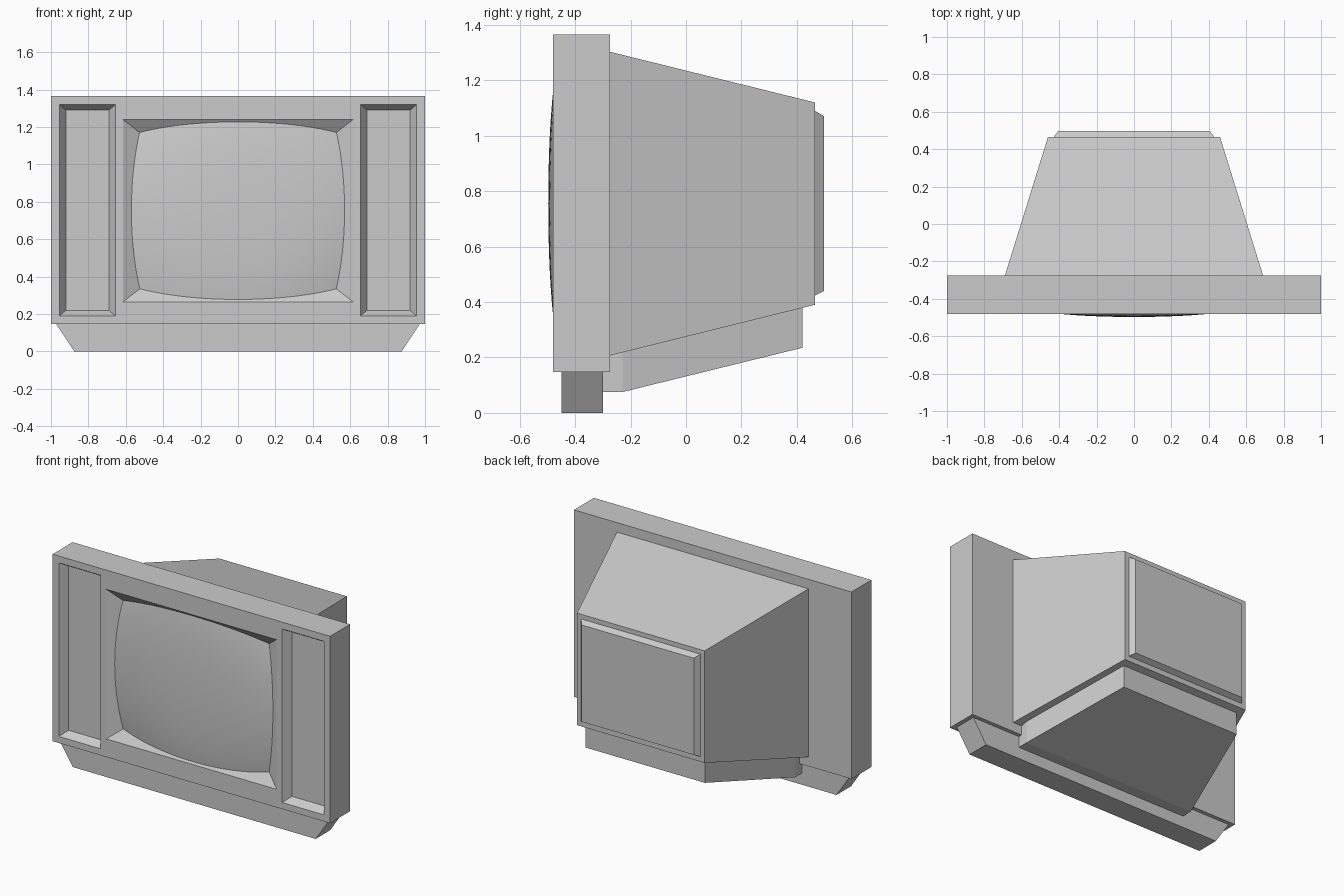
import bpy
import bmesh

cube = bpy.data.objects.get("Cube")
if cube:
    bpy.data.objects.remove(cube, do_unlink=True)

grey = bpy.data.materials.new("light grey plastic")
grey.use_nodes = True
GREY = (0.6, 0.6, 0.6, 1)
grey.diffuse_color = GREY
grey.node_tree.nodes["Principled BSDF"].inputs["Base Color"].default_value = GREY


def finish(name, bm):
    bmesh.ops.recalc_face_normals(bm, faces=bm.faces)
    mesh = bpy.data.meshes.new(name)
    bm.to_mesh(mesh)
    bm.free()
    mesh.materials.append(grey)
    obj = bpy.data.objects.new(name, mesh)
    bpy.context.collection.objects.link(obj)
    return obj


def loft(name, rings):
    """Closed solid through a series of four-cornered rings."""
    bm = bmesh.new()
    loops = [[bm.verts.new(p) for p in ring] for ring in rings]
    for a, b in zip(loops, loops[1:]):
        for i in range(4):
            j = (i + 1) % 4
            bm.faces.new((a[i], a[j], b[j], b[i]))
    bm.faces.new(loops[0])
    bm.faces.new(loops[-1])
    return finish(name, bm)


def upright(y, half, low, high, cx=0):
    """Rectangle standing across the y axis."""
    return [(cx - half, y, low), (cx + half, y, low),
            (cx + half, y, high), (cx - half, y, high)]


def flat(z, half, front, back):
    """Rectangle lying across the z axis."""
    return [(-half, front, z), (half, front, z), (half, back, z), (-half, back, z)]


FRONT, BACK = -0.48, -0.275


def recess(body, cx, half, low, high, slope_x, slope_z, depth):
    """Cut a pocket with sloping walls into the front of the body."""
    rings = [upright(FRONT + d, half - slope_x * d, low + slope_z * d,
                     high - slope_z * d, cx) for d in (-0.02, depth)]
    cutter = loft("recess_cutter", rings)
    cutter.hide_render = True
    mod = body.modifiers.new("recess", 'BOOLEAN')
    mod.operation = 'DIFFERENCE'
    mod.solver = 'EXACT'
    mod.object = cutter
    bpy.context.view_layer.objects.active = body
    bpy.ops.object.modifier_apply(modifier=mod.name)
    bpy.data.objects.remove(cutter, do_unlink=True)


# Front cabinet with a screen opening and two side panels
cabinet = loft("cabinet", [upright(FRONT, 1, 0.147, 1.365),
                           upright(BACK, 1, 0.147, 1.365)])
recess(cabinet, 0, 0.615, 0.265, 1.24, 1.8, 1.4, 0.07)
for side in (-1, 1):
    recess(cabinet, side * 0.805, 0.15, 0.19, 1.32, 0.7, 0.6, 0.05)

# Bulging picture tube whose rim disappears into the sloping walls
bm = bmesh.new()
bmesh.ops.create_grid(bm, x_segments=32, y_segments=28, size=1)
for v in bm.verts:
    x, z = v.co.x * 0.605, v.co.y * 0.484
    r2 = x * x + z * z
    v.co = (x, -0.497 + 0.084 * r2 + 0.14 * r2 * r2, 0.755 + z)
screen = finish("screen", bm)
if screen.data.polygons[0].normal.y > 0:
    screen.data.flip_normals()
for poly in screen.data.polygons:
    poly.use_smooth = True

# Plinth under the cabinet
loft("plinth", [flat(0, 0.875, -0.45, -0.30), flat(0.147, 0.972, -0.45, -0.30)])

# Tapered rear housing and its raised back plate
loft("rear_housing", [upright(BACK, 0.69, 0.207, 1.303),
                      upright(0.465, 0.46, 0.39, 1.12)])
loft("back_plate", [upright(0.46, 0.43, 0.423, 1.09),
                    upright(0.465, 0.43, 0.423, 1.09),
                    upright(0.498, 0.405, 0.44, 1.07)])

# Lower chassis box, straight at the front and tapering to the back
loft("lower_chassis", [upright(-0.30, 0.625, 0.075, 0.28),
                       upright(-0.23, 0.625, 0.075, 0.28),
                       upright(0.42, 0.43, 0.235, 0.42)])
